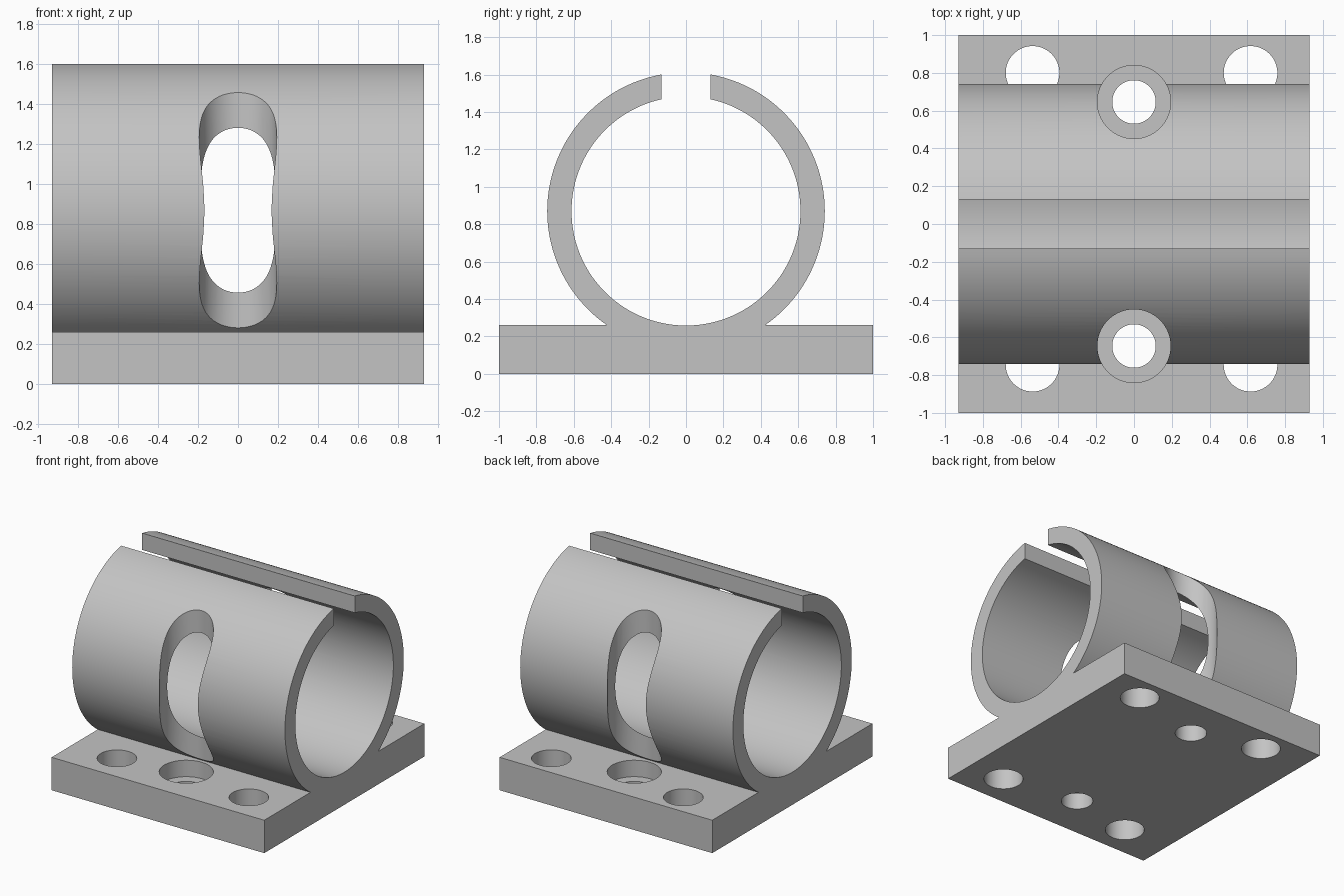
import bpy
import bmesh
from math import asin, acos, sin, cos, pi

default = bpy.data.objects.get("Cube")
if default:
    bpy.data.objects.remove(default, do_unlink=True)

HALF_X, HALF_Y, PLATE = 0.93, 1.0, 0.26
AXIS_Z, OUTER, INNER, SLIT = 0.87, 0.742, 0.612, 0.13

grey = bpy.data.materials.new("plain_grey")
grey.use_nodes = True
colour = (0.55, 0.55, 0.55, 1)
grey.diffuse_color = colour
grey.node_tree.nodes["Principled BSDF"].inputs["Base Color"].default_value = colour


def arc(radius, start, end, steps):
    """Points (y, z) on a circle about the tube axis."""
    angles = [start + (end - start) * i / steps for i in range(steps + 1)]
    return [(radius * cos(a), AXIS_Z + radius * sin(a)) for a in angles]


# Cross-section: base plate flowing into the split tube
foot = -asin((AXIS_Z - PLATE) / OUTER)
lip_out, lip_in = acos(SLIT / OUTER), acos(SLIT / INNER)
right_wall = arc(OUTER, foot, lip_out, 56)
left_wall = [(-y, z) for y, z in reversed(right_wall)]
bore = arc(INNER, pi - lip_in, 2 * pi + lip_in, 128)
profile = [(-HALF_Y, 0), (HALF_Y, 0), (HALF_Y, PLATE)]
profile += right_wall + bore[::-1] + left_wall + [(-HALF_Y, PLATE)]

# Extrude the section along x
bm = bmesh.new()
section = bm.faces.new([bm.verts.new((-HALF_X, y, z)) for y, z in profile])
grown = bmesh.ops.extrude_face_region(bm, geom=[section], use_keep_orig=True)
moved = [v for v in grown["geom"] if isinstance(v, bmesh.types.BMVert)]
bmesh.ops.translate(bm, vec=(2 * HALF_X, 0, 0), verts=moved)
bmesh.ops.recalc_face_normals(bm, faces=bm.faces)
mesh = bpy.data.meshes.new("split_tube_mount")
bm.to_mesh(mesh)
bm.free()
mesh.materials.append(grey)
body = bpy.data.objects.new("split_tube_mount", mesh)
bpy.context.collection.objects.link(body)
bpy.ops.object.select_all(action="DESELECT")


def drill(x, y, radius, low, high):
    """Cut a vertical round hole through the body."""
    bpy.ops.mesh.primitive_cylinder_add(
        vertices=64, radius=radius, depth=high - low,
        location=(x, y, (low + high) / 2))
    cutter = bpy.context.object
    cutter.name = "hole_cutter"
    cutter.hide_render = True
    cutter.data.materials.append(grey)
    cut = body.modifiers.new("hole", "BOOLEAN")
    cut.operation, cut.solver, cut.object = "DIFFERENCE", "EXACT", cutter
    bpy.context.view_layer.objects.active = body
    bpy.ops.object.modifier_apply(modifier=cut.name)
    bpy.data.objects.remove(cutter, do_unlink=True)


# Counterbored screw holes, with driver access through the tube wall
for side in (-1, 1):
    drill(0, side * 0.646, 0.194, 0.13, 2)
    drill(0, side * 0.646, 0.115, -0.1, 0.2)

# Plain holes through the plate
for x in (-0.537, 0.617):
    for y in (-0.745, 0.80):
        drill(x, y, 0.142, -0.1, 0.32)

bpy.ops.object.select_all(action="DESELECT")
body.select_set(True)
bpy.context.view_layer.objects.active = body
bpy.ops.object.shade_smooth_by_angle(angle=pi / 6)
